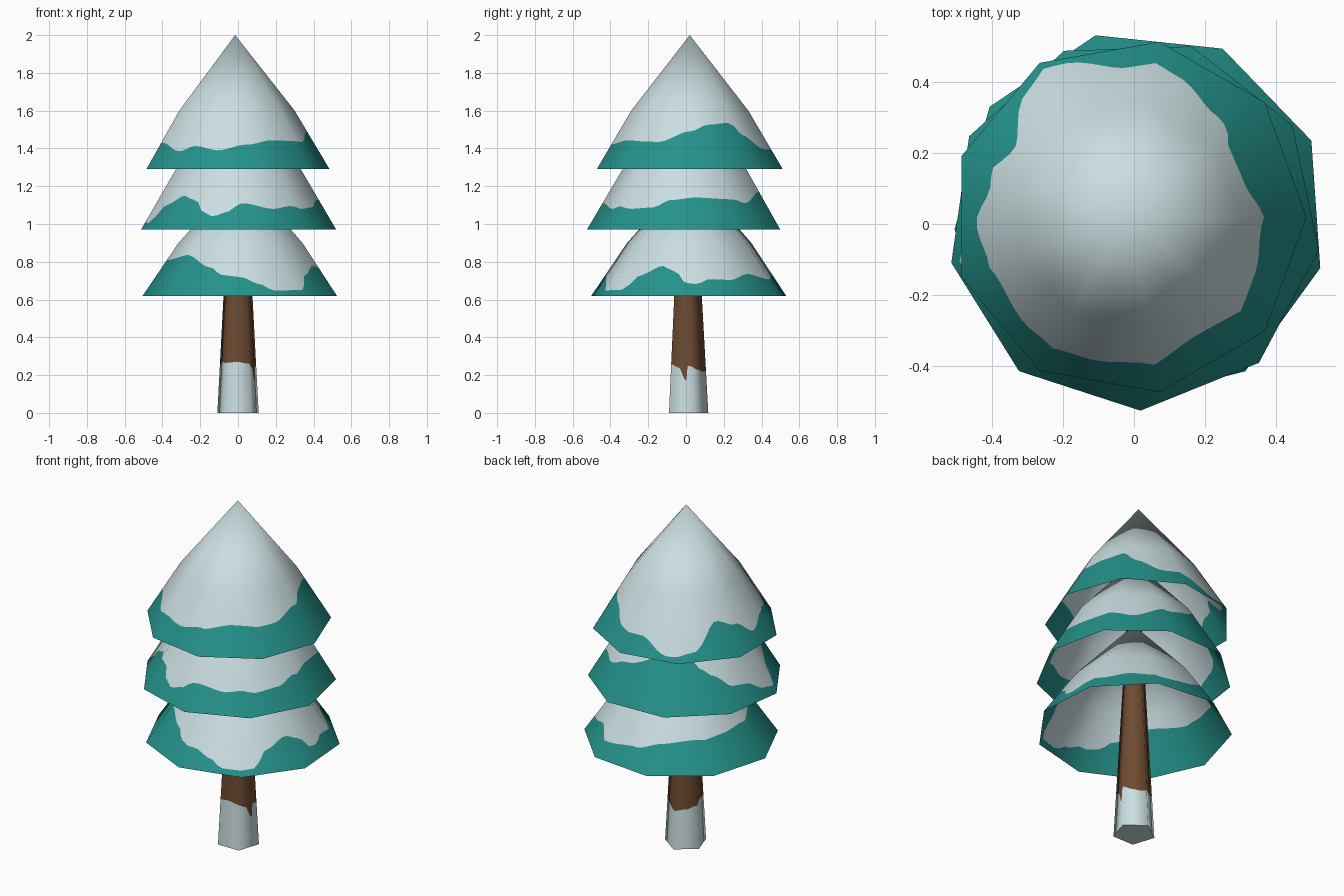
import bpy, math
from mathutils import Vector

if "Cube" in bpy.data.objects:
    bpy.data.objects.remove(bpy.data.objects["Cube"])


def material(name, rgb):
    m = bpy.data.materials.new(name)
    m.diffuse_color = (*rgb, 1)
    m.use_nodes = True
    m.node_tree.nodes["Principled BSDF"].inputs["Base Color"].default_value = m.diffuse_color
    return m


SNOW = material("snow white", (0.60, 0.73, 0.75))
TEAL = material("needle teal", (0.018, 0.29, 0.26))
BROWN = material("bark brown", (0.155, 0.07, 0.03))


def wave(table, a):
    """Height of the snow line at angle a (degrees), eased between table points."""
    pts = sorted((t % 360, z) for t, z in table)
    pts = [(pts[-1][0] - 360, pts[-1][1])] + pts + [(pts[0][0] + 360, pts[0][1])]
    a %= 360
    for (a0, z0), (a1, z1) in zip(pts, pts[1:]):
        if a0 <= a <= a1:
            t = (a - a0) / (a1 - a0)
            return z0 + (z1 - z0) * t * t * (3 - 2 * t)


def faceted_shell(name, centre, sides, phase, profile, line, mats, cap=False):
    """Many-sided tapering shell; the faces are cut along the snow line."""
    step = 4 if sides == 9 else 3
    cols = 360 // step
    facet = 360 / sides
    (r0, z0), (r1, z1) = profile[:2]
    verts, normals = [], []

    def add(r, z, a, slope):
        off = (a - phase) % facet - facet / 2
        f = math.cos(math.radians(facet / 2)) / math.cos(math.radians(off))
        c, s = math.cos(math.radians(a)), math.sin(math.radians(a))
        verts.append((centre[0] + r * f * c, centre[1] + r * f * s, z))
        normals.append(Vector((c, s, slope)).normalized())

    taper = (r0 - r1) / (z1 - z0)
    for i in range(cols):
        a = phase + i * step
        zl = min(wave(line, a), z1 - 0.01)
        add(r0, z0, a, taper)
        add(r0 - taper * (zl - z0), zl, a, taper)
        add(r1, z1, a, taper * 1.1)
    faces, slots = [], []
    for i in range(cols):
        p, q = i * 3, (i + 1) % cols * 3
        for k in (0, 1):
            faces.append((p + k, q + k, q + k + 1, p + k + 1))
            slots.append(k)
    if len(profile) == 3:                      # pointed top
        tip = len(verts)
        verts.append((centre[0], centre[1], profile[2][1]))
        normals.append(Vector((0, 0, 1)))
        for i in range(cols):
            faces.append((i * 3 + 2, (i + 1) % cols * 3 + 2, tip))
            slots.append(1)
    if cap:                                    # closed underside
        base = len(verts)
        for i in range(cols):
            verts.append(verts[i * 3])
            normals.append(Vector((0, 0, -1)))
        faces.append(tuple(base + i for i in reversed(range(cols))))
        slots.append(0)
    me = bpy.data.meshes.new(name)
    me.from_pydata(verts, [], faces)
    for m in mats:
        me.materials.append(m)
    for poly, s in zip(me.polygons, slots):
        poly.material_index = s
        poly.use_smooth = True
    me.update()
    me.normals_split_custom_set_from_vertices(normals)
    ob = bpy.data.objects.new(name, me)
    bpy.context.collection.objects.link(ob)
    return ob


# snow lines: (angle, height)
low_line = [(-175, .81), (-139, .836), (-114, .77), (-104, .73), (-91, .72), (-78, .683),
            (-69, .647), (-48, .652), (-38, .73), (-21, .778), (-11, .752), (-2, .685),
            (5, .683), (13, .708), (28, .704), (46, .735), (66, .705), (92, .727),
            (108, .764), (140, .785), (160, .789)]
mid_line = [(-164, 1.005), (-154, 1.10), (-134, 1.15), (-122, 1.127), (-114, 1.06),
            (-107, 1.04), (-99, 1.06), (-87, 1.11), (-64, 1.08), (-51, 1.095), (-42, 1.08),
            (-24, 1.088), (-11, 1.127), (7, 1.14), (37, 1.13), (48, 1.11), (75, 1.175),
            (101, 1.23), (115, 1.27), (128, 1.25), (136, 1.19), (147, 1.15), (160, 1.085),
            (173, 1.07), (185, 1.02)]
top_line = [(0, 1.49), (16, 1.525), (36, 1.535), (48, 1.47), (70, 1.395), (90, 1.39),
            (112, 1.315), (130, 1.335), (150, 1.47), (167, 1.435), (182, 1.365), (201, 1.43),
            (225, 1.385), (240, 1.413), (257, 1.39), (278, 1.42), (300, 1.443), (335, 1.435)]
trunk_line = [(-90, .27), (-60, .262), (-30, .24), (-1, .17), (4, .25), (40, .23),
              (75, .22), (130, .23), (160, .25), (190, .27), (225, .265)]

# trunk, with snow piled on its foot
faceted_shell("trunk", (0, .003), 5, 18, [(.115, 0), (.04, 1.35)], trunk_line,
              (SNOW, BROWN), cap=True)

# three hollow branch tiers
faceted_shell("lower_branches", (.019, .021), 9, 24,
              [(.525, .62), (.335, .90), (0, 1.27)], low_line, (TEAL, SNOW))
faceted_shell("middle_branches", (0, 0), 9, 32,
              [(.525, .97), (.33, 1.30), (0, 1.68)], mid_line, (TEAL, SNOW))
faceted_shell("upper_branches", (-.015, .02), 9, 0,
              [(.50, 1.29), (.315, 1.60), (0, 2.0)], top_line, (TEAL, SNOW))
